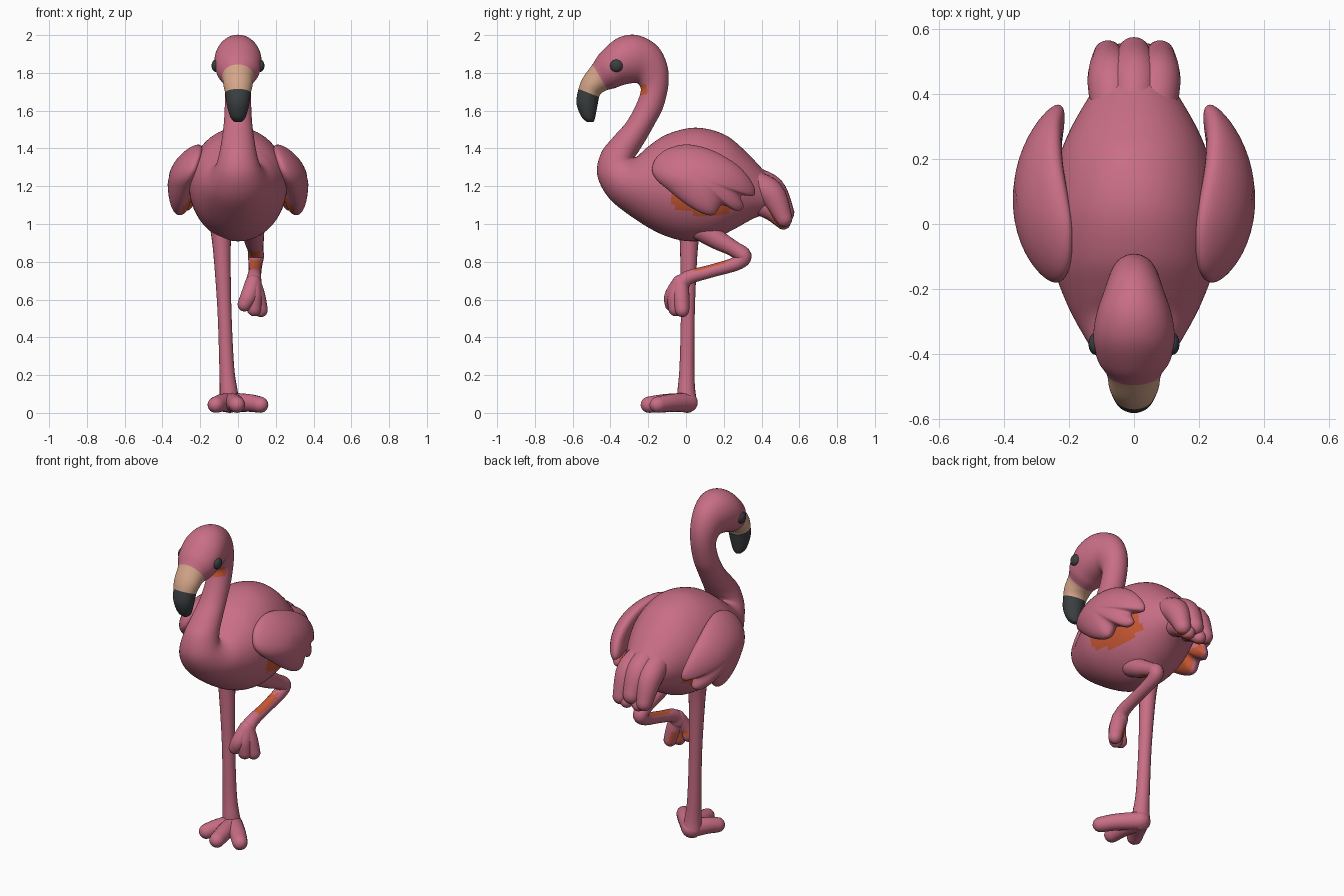
import bpy, math
from mathutils import Vector

cube = bpy.data.objects.get("Cube")
if cube:
    bpy.data.objects.remove(cube, do_unlink=True)


def material(name, rgb):
    mat = bpy.data.materials.new(name)
    mat.use_nodes = True
    mat.diffuse_color = (*rgb, 1)
    mat.node_tree.nodes["Principled BSDF"].inputs["Base Color"].default_value = (*rgb, 1)
    return mat


MATERIALS = [
    material("feather_pink", (0.58, 0.155, 0.235)),
    material("beak_beige", (0.66, 0.38, 0.25)),
    material("charcoal", (0.045, 0.05, 0.053)),
    material("under_orange", (0.6, 0.1, 0.035)),
]
PINK, BEIGE, DARK, ORANGE = range(len(MATERIALS))


def spline(points, steps, closed=False):
    """Catmull-Rom interpolation of equally long number tuples."""
    n = len(points)
    pick = (lambda i: points[i % n]) if closed else (lambda i: points[max(0, min(n - 1, i))])
    out = []
    for i in range(n if closed else n - 1):
        for s in range(steps):
            t = s / steps
            out.append(tuple(
                b + t * ((c - a) + t * ((2 * a - 5 * b + 4 * c - d) + t * (3 * b - a - 3 * c + d))) / 2
                for a, b, c, d in zip(pick(i - 1), pick(i), pick(i + 1), pick(i + 2))))
    return out if closed else out + [tuple(points[-1])]


def skin_rings(name, rings, rule=None):
    """Join rings of points into a closed smooth mesh; rule(ring, centre, normal) gives a colour."""
    n = len(rings[0])
    verts = [p for ring in rings for p in ring]
    faces, owner = [], []
    for r in range(len(rings) - 1):
        for i in range(n):
            j = (i + 1) % n
            faces.append((r * n + i, r * n + j, (r + 1) * n + j, (r + 1) * n + i))
            owner.append(r)
    faces += [tuple(reversed(range(n))), tuple(range(len(verts) - n, len(verts)))]
    owner += [0, len(rings) - 2]
    mesh = bpy.data.meshes.new(name)
    mesh.from_pydata(verts, [], faces)
    # Turn the shell outward if its signed volume is negative
    mesh.calc_loop_triangles()
    volume = 0
    for tri in mesh.loop_triangles:
        a, b, c = (mesh.vertices[v].co for v in tri.vertices)
        volume += a.dot(b.cross(c))
    if volume < 0:
        mesh.flip_normals()
    for mat in MATERIALS:
        mesh.materials.append(mat)
    for face in mesh.polygons:
        face.use_smooth = True
        if rule:
            face.material_index = rule(owner[face.index], face.center, face.normal)
    obj = bpy.data.objects.new(name, mesh)
    bpy.context.collection.objects.link(obj)
    return obj


def limb(name, points, rule=None, sides=20):
    """Round-ended tube through (x, y, z, radius) points."""
    path = spline(points, 5)
    spots = [Vector(p[:3]) for p in path]
    count = len(path)
    tangents = [(spots[min(i + 1, count - 1)] - spots[max(i - 1, 0)]).normalized() for i in range(count)]
    sections = [(spots[i], tangents[i], path[i][3]) for i in range(count)]

    def cap(i, sign):
        r = path[i][3]
        return [(spots[i] + tangents[i] * sign * r * math.sin(math.radians(a)), tangents[i],
                 r * math.cos(math.radians(a))) for a in (25, 50, 70, 86)]

    sections = cap(0, -1)[::-1] + sections + cap(count - 1, 1)
    rings = []
    for spot, tangent, r in sections:
        u = (Vector((1, 0, 0)) - tangent * tangent.x).normalized()
        v = tangent.cross(u)
        rings.append([spot + r * (u * math.cos(k * math.tau / sides) + v * math.sin(k * math.tau / sides))
                      for k in range(sides)])
    return skin_rings(name, rings, rule)


# Body, neck, head and beak: back (y, z), front (y, z), half width
STEPS, SIDES = 6, 64
sections = [
    (.5, 1.2, .45, 1.06, .085),
    (.42, 1.275, .36, 1.03, .138),
    (.31, 1.39, .25, .97, .2),
    (.2, 1.475, .14, .92, .24),
    (.05, 1.51, 0, .91, .26),
    (-.1, 1.475, -.14, .95, .25),
    (-.2, 1.41, -.29, 1.04, .205),
    (-.25, 1.365, -.41, 1.14, .155),
    (-.27, 1.355, -.47, 1.26, .118),
    (-.25, 1.385, -.45, 1.375, .098),
    (-.21, 1.45, -.385, 1.46, .085),
    (-.165, 1.53, -.315, 1.54, .075),
    (-.12, 1.62, -.265, 1.63, .07),
    (-.092, 1.75, -.24, 1.7, .07),
    (-.105, 1.86, -.245, 1.73, .078),
    (-.16, 1.95, -.26, 1.745, .092),
    (-.26, 2, -.29, 1.745, .115),
    (-.36, 1.985, -.335, 1.735, .125),
    (-.45, 1.91, -.375, 1.72, .113),
    (-.495, 1.845, -.415, 1.71, .085),
    (-.545, 1.775, -.445, 1.695, .077),
    (-.569, 1.715, -.46, 1.672, .068),
    (-.58, 1.64, -.47, 1.62, .059),
    (-.555, 1.57, -.482, 1.56, .04),
    (-.525, 1.54, -.49, 1.54, .018),
]
BEAK_START, TIP_START = 19 * STEPS, 21 * STEPS


def body_colour(ring, c, n):
    if ring >= TIP_START:
        return DARK
    if ring >= BEAK_START:
        return BEIGE
    lower_edge = 1.05 + .4 * max(0, .04 - c.y) + .2 * max(0, c.y - .15)
    under_wing = abs(c.x) > .16 and -.08 < c.y < .28 and lower_edge < c.z < 1.18
    throat = 1.685 < c.z < 1.74 and -.26 < c.y < -.2 and n.y < -.5
    return ORANGE if under_wing or throat else PINK


rings = []
for ay, az, by, bz, width in spline(sections, STEPS):
    a, b = Vector((0, ay, az)), Vector((0, by, bz))
    mid, half = (a + b) / 2, (a - b) / 2
    rings.append([mid + half * math.sin(k * math.tau / SIDES)
                  + Vector((width * math.cos(k * math.tau / SIDES), 0, 0)) for k in range(SIDES)])
skin_rings("body_neck_head", rings, body_colour)

# Wings: scalloped outline (y, z), puffed up on both sides
outline = spline([
    (-.18, 1.295), (-.15, 1.36), (-.08, 1.405), (.02, 1.42), (.15, 1.385), (.28, 1.305), (.355, 1.21),
    (.36, 1.15), (.29, 1.15), (.305, 1.09), (.265, 1.07), (.19, 1.1), (.15, 1.05), (.09, 1.055),
    (0, 1.105), (-.1, 1.185), (-.16, 1.24)], 4, closed=True)


def wing(name, side):
    rings = []
    for step in range(1, 24):
        angle = math.pi * step / 24
        scale = math.sin(angle) ** .8
        lift = math.cos(angle) * (.06 if step < 12 else .075)
        ring = []
        for y, z in outline:
            y, z = .06 + (y - .06) * scale, 1.25 + (z - 1.25) * scale
            x = .313 - .9 * (y - .07) ** 2 - 2 * max(0, z - 1.2) ** 2 + lift
            ring.append((side * x, y, z))
        rings.append(ring)
    skin_rings(name, rings,
               lambda r, c, n: ORANGE if n.x * side < -.5 and c.z < 1.14 and c.y > .02 else PINK)


wing("left_wing", 1)
wing("right_wing", -1)


# Tail feathers, orange underneath
def tail_colour(ring, c, n):
    return ORANGE if n.z < -.5 and n.y < .3 and abs(n.x) < .5 and c.y > .42 else PINK


limb("tail_middle", [(0, .34, 1.25, .06), (0, .45, 1.18, .075), (0, .522, 1.06, .052)], tail_colour)
for side, label in ((1, "left"), (-1, "right")):
    limb(label + "_tail_outer", [(side * .06, .34, 1.22, .07), (side * .07, .45, 1.16, .073),
                                 (side * .08, .518, 1.03, .046)], tail_colour)
    limb(label + "_tail_lower", [(side * .04, .36, 1.12, .06), (side * .04, .45, 1.08, .06),
                                 (side * .04, .515, 1.01, .04)], tail_colour)

# Eyes
for side, label in ((1, "left"), (-1, "right")):
    bpy.ops.mesh.primitive_uv_sphere_add(segments=16, ring_count=10, radius=1,
                                         location=(side * .118, -.368, 1.838))
    eye = bpy.context.object
    eye.name = label + "_eye"
    eye.scale = (.022, .034, .033)
    eye.data.materials.append(MATERIALS[DARK])
    bpy.ops.object.shade_smooth()

# Standing leg and foot
limb("standing_leg", [(-.09, .02, .98, .058), (-.085, .015, .85, .046), (-.072, .01, .55, .037),
                      (-.06, .005, .25, .039), (-.05, .002, .12, .047), (-.045, .005, .055, .055)])
for label, x, y in (("outer", -.118, -.135), ("middle", -.005, -.197), ("inner", .118, -.15)):
    limb("standing_toe_" + label, [(-.04, .01, .055, .052), (x * .6 - .015, y * .55, .053, .047),
                                   (x, y, .043, .043)])


# Raised leg, folded at the joint, and its hanging foot
def fold_colour(ring, c, n):
    central = abs(c.x - .09) < .027
    shin_top = c.z < .81 and n.z > .5 and c.y > .05
    thigh_under = .78 < c.z < .88 and n.z < -.3 and n.y < 0 and c.y > .18
    return ORANGE if central and (shin_top or thigh_under) else PINK


limb("raised_leg", [(.08, .08, .97, .06), (.085, .17, .915, .052), (.092, .25, .87, .042),
                    (.095, .305, .83, .043), (.093, .265, .79, .037), (.09, .13, .75, .034),
                    (.085, .01, .715, .038), (.08, -.03, .67, .046)], fold_colour)
for label, x, y, z in (("inner", .035, -.075, .575), ("middle", .085, -.055, .55), ("outer", .12, -.02, .545)):
    limb("raised_toe_" + label, [(.08, -.03, .69, .042), ((x + .08) / 2, y * .8 - .01, .62, .044),
                                 (x, y, z, .038)],
         lambda r, c, n: ORANGE if n.x < -.4 and n.y > .55 and c.z < .62 else PINK)
